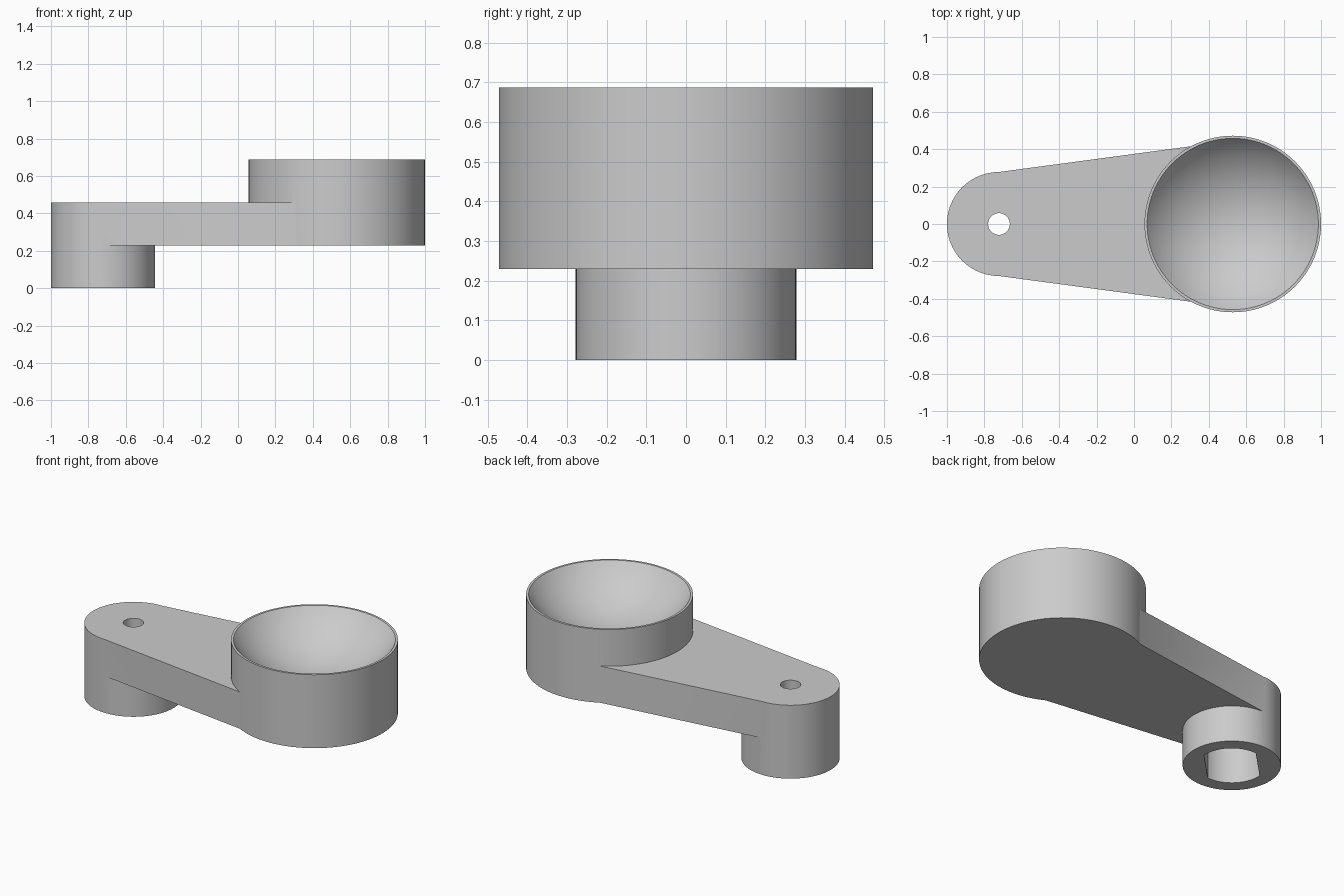
import bpy, bmesh, math
from mathutils import Matrix, Vector

if "Cube" in bpy.data.objects:
    bpy.data.objects.remove(bpy.data.objects["Cube"], do_unlink=True)

HUB_X, HUB_R = -0.722, 0.278
CUP_X, CUP_R = 0.528, 0.472
BASE, PLATE, TOP = 0.229, 0.458, 0.687

grey = bpy.data.materials.new("plain grey")
grey.use_nodes = True
grey.diffuse_color = (0.6, 0.6, 0.6, 1)
grey.node_tree.nodes["Principled BSDF"].inputs["Base Color"].default_value = (0.6, 0.6, 0.6, 1)


def finish(name, bm):
    bmesh.ops.recalc_face_normals(bm, faces=bm.faces)
    mesh = bpy.data.meshes.new(name)
    bm.to_mesh(mesh)
    bm.free()
    mesh.materials.append(grey)
    obj = bpy.data.objects.new(name, mesh)
    bpy.context.collection.objects.link(obj)
    return obj


def prism(name, outline, z0, z1):
    bm = bmesh.new()
    face = bm.faces.new([bm.verts.new((x, y, z0)) for x, y in outline])
    made = bmesh.ops.extrude_face_region(bm, geom=[face])["geom"]
    top = [v for v in made if isinstance(v, bmesh.types.BMVert)]
    bmesh.ops.translate(bm, verts=top, vec=(0, 0, z1 - z0))
    return finish(name, bm)


def circle(x, r, n=96):
    steps = [math.tau * i / n for i in range(n)]
    return [(x + r * math.cos(a), r * math.sin(a)) for a in steps]


def combine(target, other, operation):
    mod = target.modifiers.new(operation, "BOOLEAN")
    mod.operation, mod.solver, mod.object = operation, "EXACT", other
    bpy.context.view_layer.objects.active = target
    bpy.ops.object.modifier_apply(modifier=mod.name)
    bpy.data.objects.remove(other, do_unlink=True)


# Cup drum, tapered arm and drive hub joined in one body
body = prism("cup_and_arm", circle(CUP_X, CUP_R), BASE, TOP)
arm = prism("arm", [(HUB_X, -HUB_R), (0.45, -0.435), (0.45, 0.435), (HUB_X, HUB_R)], BASE, PLATE)
hub = prism("hub", circle(HUB_X, HUB_R), 0, PLATE)
combine(body, arm, "UNION")
combine(body, hub, "UNION")

# Shallow spherical bowl hollowed into the drum
rim, depth = 0.458, 0.229
ball = (rim ** 2 + depth ** 2) / (2 * depth)
bm = bmesh.new()
bmesh.ops.create_uvsphere(bm, u_segments=96, v_segments=64, radius=ball,
                          matrix=Matrix.Translation((CUP_X, 0, TOP - depth + ball)))
combine(body, finish("bowl_cutter", bm), "DIFFERENCE")

# Screw hole through the hub
combine(body, prism("hole_cutter", circle(HUB_X, 0.058, 48), -0.1, 0.6), "DIFFERENCE")

# Shaft socket with two flat sides, open underneath
flat, radius = 0.147, 0.195
half = math.acos(flat / radius)
turn = Matrix.Rotation(math.radians(-45), 2)
outline = []
for side in (0, math.pi):
    for i in range(33):
        a = side + half + (math.pi - 2 * half) * i / 32
        p = turn @ Vector((radius * math.cos(a), radius * math.sin(a)))
        outline.append((p.x + HUB_X, p.y))
combine(body, prism("socket_cutter", outline, -0.1, BASE), "DIFFERENCE")

# Smooth curved walls with sharp rims
bpy.ops.object.select_all(action="DESELECT")
body.select_set(True)
bpy.context.view_layer.objects.active = body
bpy.ops.object.shade_smooth_by_angle(angle=math.radians(25))
